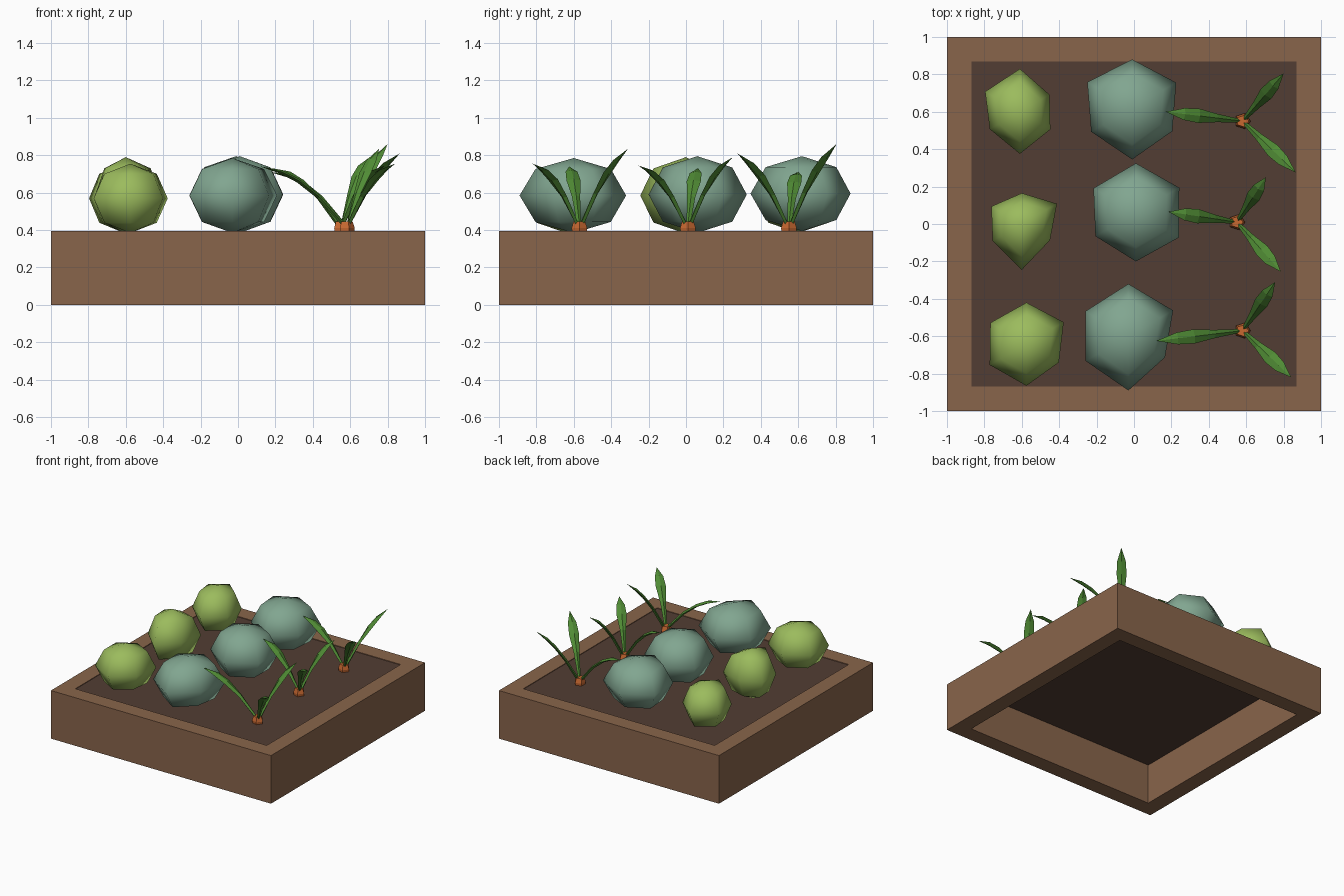
import bpy, bmesh
from math import sin, cos, radians, pi
from mathutils import Vector

if "Cube" in bpy.data.objects:
    bpy.data.objects.remove(bpy.data.objects["Cube"])


def material(name, rgb):
    m = bpy.data.materials.new(name)
    m.diffuse_color = (*rgb, 1)
    m.use_nodes = True
    m.node_tree.nodes["Principled BSDF"].inputs["Base Color"].default_value = m.diffuse_color
    return m


WOOD = material("wood", (.25, .13, .07))
SOIL = material("soil", (.085, .047, .033))
LETTUCE = material("lettuce_green", (.33, .50, .11))
CABBAGE = material("cabbage_green", (.22, .38, .28))
LEAF = material("leaf_green", (.08, .26, .035))
ORANGE = material("carrot_orange", (.58, .14, .03))


def loft(name, rings, mat, closed=False, caps=False, smooth=False):
    """Join rings of points into a skin; a one-point ring becomes a tip."""
    bm = bmesh.new()
    loops = [[bm.verts.new(p) for p in r] for r in rings]
    pairs = list(zip(loops, loops[1:]))
    if closed:
        pairs.append((loops[-1], loops[0]))
    for a, b in pairs:
        n = max(len(a), len(b))
        for i in range(n):
            j = (i + 1) % n
            if len(a) == 1:
                bm.faces.new((a[0], b[j], b[i]))
            elif len(b) == 1:
                bm.faces.new((a[i], a[j], b[0]))
            else:
                bm.faces.new((a[i], a[j], b[j], b[i]))
    if caps:
        for ring in (loops[0], loops[-1]):
            if len(ring) > 2:
                bm.faces.new(ring)
    bmesh.ops.recalc_face_normals(bm, faces=bm.faces)
    me = bpy.data.meshes.new(name)
    bm.to_mesh(me)
    bm.free()
    me.materials.append(mat)
    for p in me.polygons:
        p.use_smooth = smooth
    ob = bpy.data.objects.new(name, me)
    bpy.context.collection.objects.link(ob)
    return ob


def square(h, z):
    return [(-h, -h, z), (h, -h, z), (h, h, z), (-h, h, z)]


# Planter frame, open underneath, with a soil slab at the top
H, IN = .395, .87
loft("planter_frame", [square(1, 0), square(1, H), square(IN, H), square(IN, 0)], WOOD, closed=True)
loft("soil", [square(IN, .33), square(IN, .39)], SOIL, caps=True)


def head(name, x, y, z, rz, radii, mat):
    """Six-sided lumpy ball; radii run clockwise from the back."""
    rings = [[(x, y, z - rz)]]
    for lat in (-45, 0, 45):
        c, s = cos(radians(lat)), sin(radians(lat))
        rings.append([(x + r * c * cos(radians(90 - 60 * k)),
                       y + r * c * sin(radians(90 - 60 * k)), z + rz * s)
                      for k, r in enumerate(radii)])
    rings.append([(x, y, z + rz)])
    loft(name, rings, mat, smooth=True)


# Lettuce row
head("lettuce_back", -.61, .60, .57, .185, (.23, .183, .188, .225, .186, .215), LETTUCE)
head("lettuce_middle", -.60, 0, .585, .205, (.165, .217, .174, .245, .18, .188), LETTUCE)
head("lettuce_front", -.575, -.64, .57, .185, (.22, .23, .20, .225, .227, .223), LETTUCE)

# Cabbage row
head("cabbage_back", -.01, .62, .595, .20, (.26, .272, .248, .275, .253, .277), CABBAGE)
head("cabbage_middle", .01, .06, .59, .205, (.265, .268, .265, .26, .25, .262), CABBAGE)
head("cabbage_front", -.03, -.60, .585, .20, (.28, .276, .226, .29, .264, .266), CABBAGE)


def blade(name, base, tip):
    """Pointed leaf with a diamond section, gently arched."""
    base, tip = Vector(base), Vector(tip)
    d = tip - base
    side = Vector((-d.y, d.x, 0)).normalized()
    up = d.normalized().cross(side)
    arch = .12 * (.85 - d.z)
    rings = []
    for t, w in ((0, .01), (.3, .022), (.55, .038), (.75, .032)):
        p = base.lerp(tip, t) + Vector((0, 0, arch * 4 * t * (1 - t)))
        th = .011
        rings.append([p + side * w, p + up * th, p - side * w, p - up * th])
    rings.append([tip])
    loft(name, rings, LEAF, caps=True)


# Carrot row: orange crowns with three leaves each
carrots = {
    "back": ((.58, .55), ((.17, .60, .71), (.80, .805, .86), (.865, .275, .81))),
    "middle": ((.55, .01), ((.185, .065, .73), (.705, .25, .79), (.785, -.255, .745))),
    "front": ((.58, -.57), ((.12, -.625, .74), (.755, -.31, .835), (.84, -.82, .755))),
}
for where, ((x, y), tips) in carrots.items():
    rings = [[(x + r * cos(2 * pi * k / 5), y + r * sin(2 * pi * k / 5), z) for k in range(5)]
             for r, z in ((.038, .37), (.044, .41), (.033, .445))]
    loft("carrot_crown_" + where, rings, ORANGE, caps=True)
    for i, tip in enumerate(tips):
        out = (Vector(tip).xy - Vector((x, y))).normalized() * .015
        blade(f"carrot_leaf_{where}_{i + 1}", (x + out.x, y + out.y, .43), tip)
